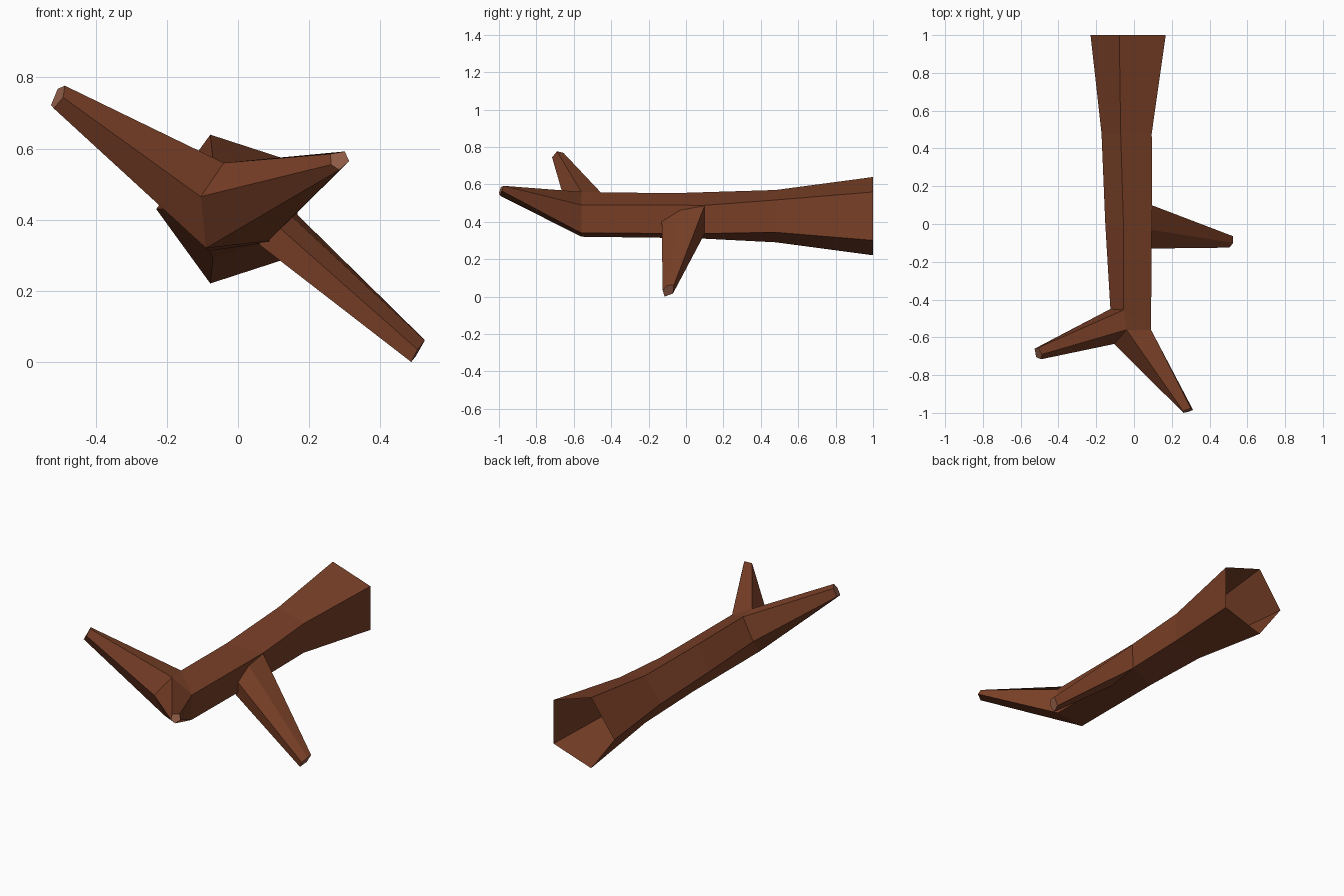
import bpy, bmesh, math

if "Cube" in bpy.data.objects:
    bpy.data.objects.remove(bpy.data.objects["Cube"])

def material(name, rgb):
    m = bpy.data.materials.new(name)
    m.diffuse_color = (*rgb, 1)
    m.use_nodes = True
    m.node_tree.nodes["Principled BSDF"].inputs["Base Color"].default_value = m.diffuse_color
    return m

bark = material("bark_brown", (0.19, 0.05, 0.02))
wood = material("cut_wood", (0.31, 0.122, 0.072))

def pentagon(x, y, z, r):
    # order: left, top, upper right, lower right, bottom
    return [(x + r * math.cos(math.radians(180 - 72 * i)), y,
             z + r * math.sin(math.radians(180 - 72 * i))) for i in range(5)]

def verts(bm, pts):
    return [bm.verts.new(p) for p in pts]

def bridge(bm, a, b):
    for i in range(5):
        j = (i + 1) % 5
        bm.faces.new((a[i], a[j], b[j], b[i]))

def cap(bm, ring):
    bm.faces.new(ring).material_index = 1

def finish(bm, name):
    bmesh.ops.recalc_face_normals(bm, faces=bm.faces[:])
    me = bpy.data.meshes.new(name)
    bm.to_mesh(me)
    bm.free()
    me.materials.append(bark)
    me.materials.append(wood)
    bpy.context.collection.objects.link(bpy.data.objects.new(name, me))

# Trunk: open flared base, narrowing to the fork
bm = bmesh.new()
rings = [verts(bm, p) for p in (
    pentagon(-0.01, 1.0, 0.43, 0.22),
    pentagon(-0.025, 0.48, 0.43, 0.147),
    [(-0.152, 0, 0.43), (-0.055, -0.03, 0.554), (0.095, 0.10, 0.488),
     (0.09, 0.10, 0.337), (-0.08, 0.05, 0.312)],
    [(-0.125, -0.45, 0.43), (-0.055, -0.455, 0.556), (0.09, -0.56, 0.49),
     (0.085, -0.56, 0.34), (-0.09, -0.56, 0.32)])]
for a, b in zip(rings, rings[1:]):
    bridge(bm, a, b)

# Fork: the last ring splits into two five-sided branches
left, top, ur, lr, bottom = rings[-1]
crotch, front = verts(bm, [(-0.04, -0.56, 0.56), (-0.105, -0.635, 0.465)])
bm.faces.new((top, crotch, ur))
left_tip = verts(bm, [(-0.526, -0.66, 0.722), (-0.507, -0.655, 0.768), (-0.487, -0.69, 0.777),
                      (-0.492, -0.716, 0.744), (-0.518, -0.705, 0.713)])
right_tip = verts(bm, [(0.26, -0.99, 0.585), (0.30, -0.975, 0.592), (0.313, -0.985, 0.565),
                       (0.285, -0.995, 0.54), (0.262, -1.0, 0.555)])
bridge(bm, [left, top, crotch, front, bottom], left_tip)
bridge(bm, [crotch, ur, lr, bottom, front], right_tip)
cap(bm, left_tip)
cap(bm, right_tip)
finish(bm, "forked_trunk")

# Side branch: grows from the right of the trunk, sloping down
bm = bmesh.new()
base = verts(bm, [(0.093, 0.10, 0.487), (0.088, -0.03, 0.467), (0.08, -0.13, 0.41),
                  (0.06, -0.125, 0.33), (0.088, 0.10, 0.337)])
tip = verts(bm, [(0.525, -0.065, 0.062), (0.525, -0.10, 0.06), (0.505, -0.125, 0.035),
                 (0.487, -0.115, 0.0), (0.50, -0.07, 0.016)])
bridge(bm, base, tip)
cap(bm, tip)
finish(bm, "side_branch")
